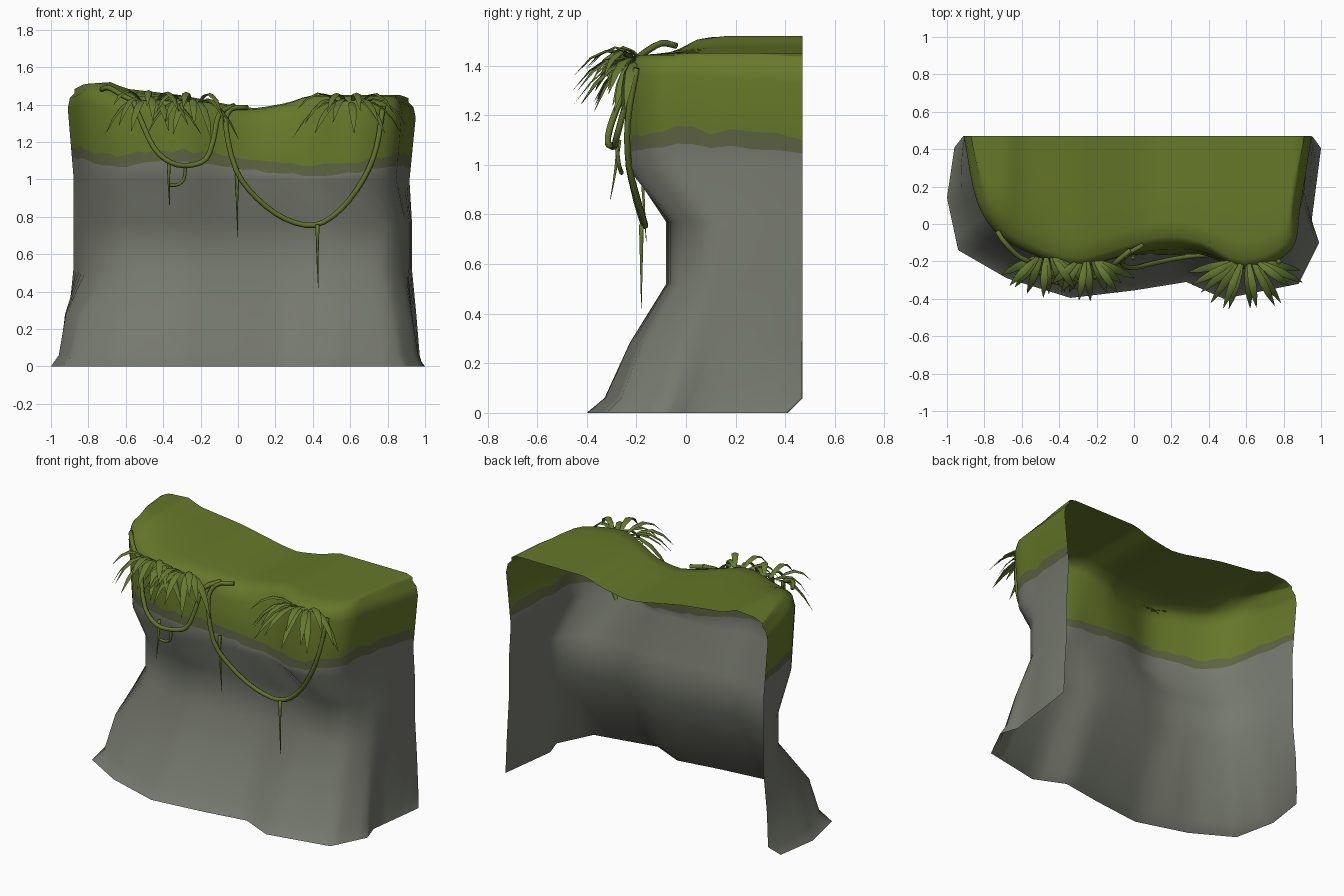
import bpy, bmesh, math, random
from mathutils import Vector

if "Cube" in bpy.data.objects:
    bpy.data.objects.remove(bpy.data.objects["Cube"])
random.seed(4)


def material(name, rgb):
    m = bpy.data.materials.new(name)
    m.diffuse_color = (*rgb, 1)
    m.use_nodes = True
    m.node_tree.nodes["Principled BSDF"].inputs["Base Color"].default_value = m.diffuse_color
    return m


ROCK = material("grey rock", (0.18, 0.19, 0.155))
EDGE = material("moss edge", (0.11, 0.125, 0.055))
MOSS = material("moss green", (0.132, 0.185, 0.022))
VINE = material("vine green", (0.125, 0.175, 0.025))
LEAF = material("leaf green", (0.13, 0.19, 0.03))


def make_object(name, bm, mats):
    me = bpy.data.meshes.new(name)
    bm.to_mesh(me)
    bm.free()
    for m in mats:
        me.materials.append(m)
    ob = bpy.data.objects.new(name, me)
    bpy.context.collection.objects.link(ob)
    for p in me.polygons:
        p.use_smooth = True
    return ob


def spline(pts, n):
    """Catmull-Rom resampling, n steps per span."""
    P = [Vector(p) for p in pts]
    P = [2 * P[0] - P[1]] + P + [2 * P[-1] - P[-2]]
    out = []
    for i in range(1, len(P) - 2):
        a, b, c, d = P[i - 1:i + 3]
        for k in range(n):
            t = k / n
            out.append(0.5 * (2 * b + (c - a) * t + (2 * a - 5 * b + 4 * c - d) * t * t
                              + (3 * b - a - 3 * c + d) * t ** 3))
    return out + [P[-2]]


def straight(pts, n):
    """Straight-line resampling, n steps per span."""
    P = [Vector(p) for p in pts]
    return [a.lerp(b, k / n) for a, b in zip(P, P[1:]) for k in range(n)] + [P[-1]]


def lookup(table, x):
    if x <= table[0][0]:
        return table[0][1]
    for (x0, z0), (x1, z1) in zip(table, table[1:]):
        if x <= x1:
            return z0 + (z1 - z0) * (x - x0) / (x1 - x0)
    return table[-1][1]


# Plan outlines of the cliff (back left, round the front, back right)
BACK = 0.47
foot = [(-.96, .41), (-1, .14), (-.94, -.14), (-.68, -.29), (-.34, -.395), (0, -.355),
        (.28, -.31), (.48, -.4), (.88, -.32), (.99, -.1), (.95, .02), (1, .405)]
waist = [(-.88, .47), (-.81, .24), (-.69, .06), (-.52, -.03), (-.3, -.08), (-.03, -.06),
         (.25, -.04), (.48, -.075), (.76, -.05), (.87, .06), (.91, .18), (.93, .47)]
rim = [(-.91, .47), (-.84, .12), (-.71, -.07), (-.5, -.18), (-.3, -.23), (-.08, -.17),
       (.15, -.11), (.36, -.13), (.6, -.24), (.84, -.14), (.89, .1), (.95, .47)]
top_z = [(-.9, 1.47), (-.82, 1.51), (-.68, 1.52), (-.6, 1.485), (-.3, 1.45), (0, 1.39),
         (.1, 1.38), (.27, 1.41), (.38, 1.45), (.87, 1.45), (.95, 1.42)]
moss_z = [(-.9, 1.12), (-.68, 1.06), (-.4, 1.1), (0, 1.06), (.4, 1.015), (.6, 1.03),
          (.88, 1.08), (.95, 1.05)]
F, W, R = straight(foot, 4), spline(waist, 4), spline(rim, 4)


def height(x, y):
    h = lookup(top_z, x)
    return h - max(0, h - 1.45) * min(1, max(0, (.1 - y) / .25))


def column(f, w, r):
    """One strip of cliff points from the ground, over the rim, to the back."""
    def at(v, z):
        return Vector((v.x, min(v.y, BACK), z))
    b = max(0, (f.y - .3) / .11)                       # wall closes to the back plane above ground
    up = f.lerp(Vector((f.x * .96, BACK)), b)
    pts = [at(f, 0), at(up.lerp(w, .22), .06), at(up.lerp(w, .42 if f.x < -.6 else .53), .28),
           at(w, .52), at(w, .77)]
    bump = .06 * math.exp(-((r.x - .2) / .2) ** 2)     # the dip in the rim fades lower down
    low = Vector((r.x * .965, r.y - bump))
    mid = Vector((r.x, r.y - bump * .5))
    h = height(r.x, r.y)
    pts.append(at(low, .995))
    zb = lookup(moss_z, r.x) + random.uniform(-.008, .008)
    zg = zb + .06 + random.uniform(-.012, .012)
    for z in (zb, zg, h - .09):
        pts.append(at(low.lerp(mid, (z - .995) / (h - 1.085)), z))
    for inset, drop in ((.012, .035), (.04, .008)):
        pts.append(at(Vector((r.x * (1 - inset), r.y + (BACK - r.y) * inset * 1.7)), h - drop))
    x, y0 = pts[-1].x, pts[-1].y
    for t in (.15, .4, .7, 1):
        y = y0 + (BACK - y0) * t
        pts.append(Vector((x, y, height(x, y))))
    return pts


# Cliff: open shell, coloured by row
bm = bmesh.new()
cols = [[bm.verts.new(p) for p in column(*c)] for c in zip(F, W, R)]
for a, b in zip(cols, cols[1:]):
    for j in range(len(a) - 1):
        f = bm.faces.new((a[j], b[j], b[j + 1], a[j + 1]))
        f.material_index = 0 if j < 6 else 1 if j == 6 else 2
bmesh.ops.remove_doubles(bm, verts=bm.verts, dist=.0005)
make_object("cliff", bm, [ROCK, EDGE, MOSS])


# Vines: swept tubes, some tapering to a point
def vine(name, pts, r=.014, tip=1.0, sides=6):
    path = spline(pts, 3)
    bm = bmesh.new()
    rings = []
    for i, p in enumerate(path):
        d = (path[min(i + 1, len(path) - 1)] - path[max(i - 1, 0)]).normalized()
        u = d.cross(Vector((0, 1, .01))).normalized()
        v = d.cross(u)
        s = r * (1 + (tip - 1) * i / (len(path) - 1))
        rings.append([bm.verts.new(p + s * (u * math.cos(t) + v * math.sin(t)))
                      for t in (k * math.tau / sides for k in range(sides))])
    for a, b in zip(rings, rings[1:]):
        for k in range(sides):
            bm.faces.new((a[k], a[(k + 1) % sides], b[(k + 1) % sides], b[k]))
    bm.faces.new(rings[0])
    bm.faces.new(rings[-1])
    bmesh.ops.recalc_face_normals(bm, faces=bm.faces)
    make_object(name, bm, [VINE])


vine("long_vine", [(.05, -.11, 1.385), (-.04, -.165, 1.375), (-.065, -.21, 1.28), (-.01, -.235, 1.05),
                   (.1, -.21, .9), (.25, -.18, .79), (.41, -.165, .755), (.55, -.19, .84),
                   (.67, -.23, 1.0), (.74, -.235, 1.17), (.775, -.2, 1.39)])
vine("short_vine", [(-.56, -.19, 1.42), (-.52, -.24, 1.32), (-.45, -.3, 1.17), (-.36, -.315, 1.09),
                    (-.26, -.29, 1.075), (-.17, -.28, 1.11), (-.13, -.25, 1.22), (-.1, -.21, 1.35),
                    (-.02, -.14, 1.395)])
vine("vine_loop", [(-.28, -.28, 1.08), (-.29, -.27, 1.0), (-.33, -.26, .97), (-.37, -.26, .97)], .009)
vine("rim_vine", [(-.73, -.04, 1.48), (-.69, -.1, 1.49), (-.62, -.17, 1.45), (-.56, -.2, 1.42)])
for i, (x, y, z0, z1, lean) in enumerate([(-.37, -.27, 1.1, .86, -.035), (-.005, -.18, 1.06, .69, .02),
                                          (.425, -.18, .76, .42, 0)]):
    vine(f"hanging_root_{i + 1}", [(x, y, z0), (x, y + lean * .4, (z0 + z1) / 2), (x + .004, y + lean, z1)],
         .011, .1)


# Leaf tufts: folded blades arching out and down over the rim
def tuft(name, centre, count, spread, reach):
    bm = bmesh.new()
    for i in range(count):
        ang = math.radians(-90 + spread * (2 * i / (count - 1) - 1) + random.uniform(-4, 4))
        d = Vector((math.cos(ang), math.sin(ang), 0))
        side = Vector((-d.y, d.x, 0))
        length = reach * random.uniform(.85, 1.08)
        lift = (.02, .08, .05)[i % 3]
        droop = (.2, .1, .16)[i % 3] + random.uniform(-.02, .02)
        start = Vector(centre) + Vector((.07 * math.cos(ang), 0, -.01))
        prev = None
        for k, w in enumerate((.008, .017, .021, .016, .001)):
            t = k / 4
            mid = start + d * length * t + Vector((0, 0, lift * math.sin(t * 2.4) - droop * t * t))
            low = Vector((0, 0, -w * .4))
            row = [bm.verts.new(q) for q in (mid - side * w + low, mid, mid + side * w + low)]
            if prev:
                for s in (0, 1):
                    bm.faces.new((prev[s + 1], prev[s], row[s], row[s + 1]))
            prev = row
    bmesh.ops.recalc_face_normals(bm, faces=bm.faces)
    make_object(name, bm, [LEAF])


tuft("left_leaf_tuft", (-.47, -.18, 1.435), 10, 62, .225)
tuft("middle_leaf_tuft", (-.25, -.2, 1.425), 10, 62, .2)
tuft("right_leaf_tuft", (.6, -.2, 1.425), 13, 75, .25)
